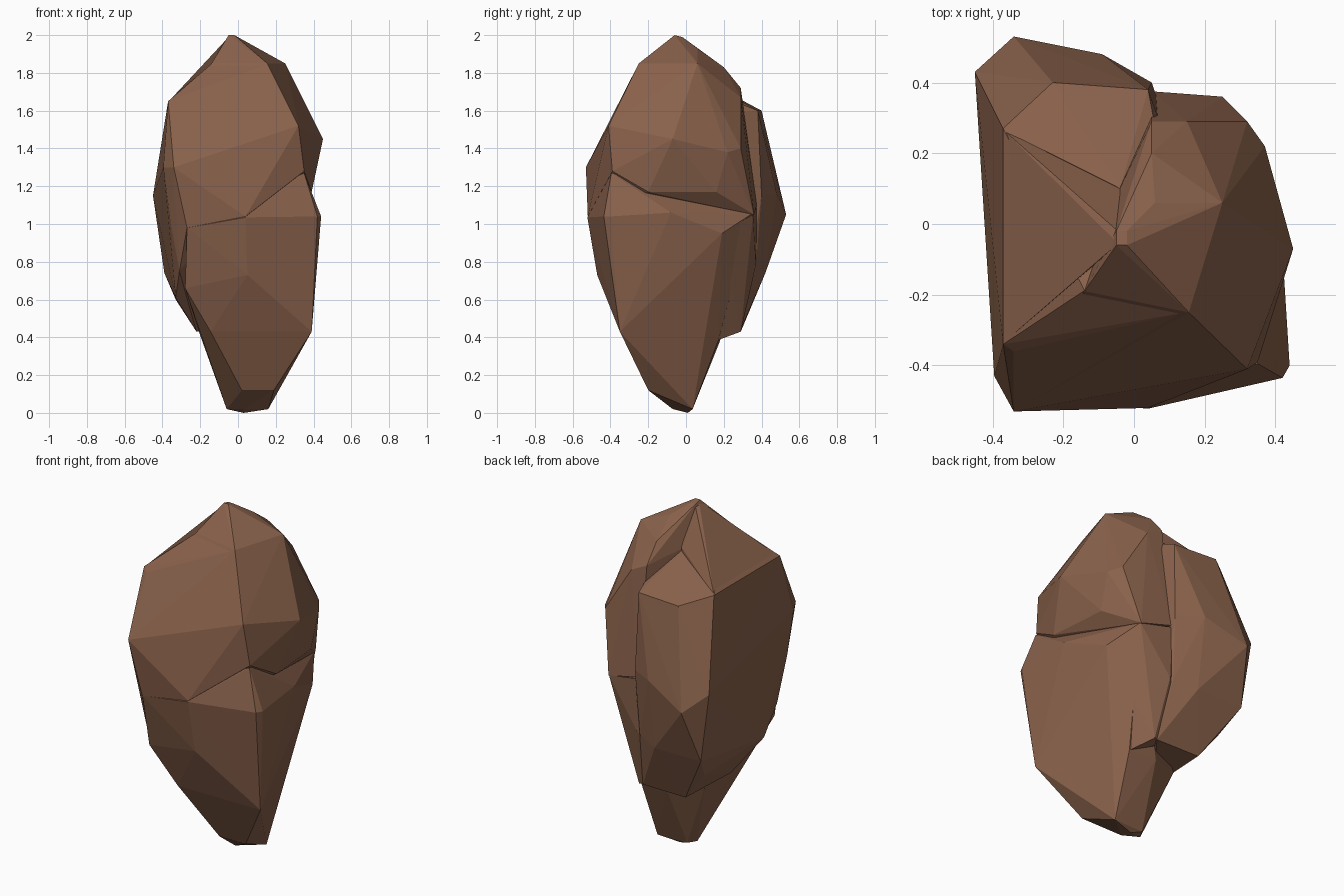
import bpy, bmesh

stone = bpy.data.materials.new("brown_stone")
stone.diffuse_color = (0.25, 0.12, 0.07, 1)


def hull(name, points):
    """Faceted chunk of stone: convex hull around a few corner points."""
    bm = bmesh.new()
    for p in points:
        bm.verts.new(p)
    bmesh.ops.convex_hull(bm, input=bm.verts[:])
    loose = [v for v in bm.verts if not v.link_faces]
    bmesh.ops.delete(bm, geom=loose, context='VERTS')
    bmesh.ops.recalc_face_normals(bm, faces=bm.faces[:])
    me = bpy.data.meshes.new(name)
    bm.to_mesh(me)
    bm.free()
    me.materials.append(stone)
    ob = bpy.data.objects.new(name, me)
    bpy.context.collection.objects.link(ob)
    return ob


# upper chunk: the peak and the bulging right side
upper = hull("boulder", [
    (-.05, -.06, 2), (-.02, -.06, 2), (-.05, -.02, 1.99), (-.02, -.02, 1.99),
    (.06, .06, 1.93), (.05, .2, 1.83), (.05, .29, 1.72), (-.04, .1, 1.77),
    (-.14, -.19, 1.85), (.155, -.25, 1.85), (.25, .06, 1.85),
    (.15, .29, 1.67), (.32, .29, 1.4), (.05, .375, 1.1),
    (.32, -.41, 1.52), (.45, -.07, 1.45), (.37, .22, 1.38),
    (.35, -.39, 1.28), (.39, -.2, 1.17), (.36, .16, 1.17), (-.34, -.53, 1.3),
    (.25, .36, 1.05), (.04, -.52, 1.04), (-.27, -.5, .98)])

# lower chunk: tapers down to the small foot
lower = hull("lower_chunk", [
    (.35, -.395, 1.27),
    (.42, -.435, 1.04), (.44, -.4, 1.04), (.42, -.08, 1.06), (.35, .19, .95),
    (.25, .35, 1.055), (.04, -.522, 1.035), (-.27, -.498, .98),
    (.05, -.47, .73), (-.28, -.42, .66), (.39, -.35, .43), (-.145, -.35, .43),
    (-.2, -.12, .41), (-.19, .1, .41), (0, .18, .38), (.175, .17, .38),
    (.02, -.2, .12), (.19, -.2, .12), (-.06, -.02, .02), (.03, -.07, .02),
    (-.03, .03, .02), (.16, .035, .02), (.03, .01, 0)])

# left and back slab: flat left wall, overhanging rear bulge
slab = hull("side_slab", [
    (-.14, -.188, 1.848), (.155, -.248, 1.848), (-.04, .1, 1.76),
    (.32, -.408, 1.52),
    (-.34, -.36, 1.63), (-.37, -.34, 1.65), (-.35, .04, 1.66), (-.37, .27, 1.65),
    (-.23, .4, 1.6), (.04, .38, 1.6), (-.34, -.53, 1.3), (-.395, -.43, 1.3),
    (-.45, .43, 1.15), (-.34, .53, 1.05), (-.09, .48, 1.16), (.05, .4, 1.15),
    (-.27, -.5, .98), (-.36, -.42, 1.03), (-.31, -.4, .75), (-.33, -.25, .61),
    (-.39, .42, .74), (-.09, .42, .74), (.04, .37, .77), (-.33, .3, .6),
    (-.22, -.1, .43), (-.2, .29, .43), (.08, .285, .43)])

# left shoulder: slope from the peak down to the left wall
shoulder = hull("left_shoulder", [
    (-.045, -.055, 1.995), (-.04, -.025, 1.985), (-.368, -.335, 1.648),
    (-.35, .04, 1.665), (-.368, .265, 1.648), (-.04, .1, 1.78),
    (0, 0, 1.4), (-.2, .2, 1.4), (-.2, -.2, 1.5)])

# rear wedge: fills the lower back between the slab and the right side
wedge = hull("rear_wedge", [
    (.345, .185, .95), (.25, .355, 1.05), (.05, .375, 1.09), (.06, .37, .78),
    (.1, .29, .43), (.17, .168, .385), (-.1, .25, .5), (-.1, .3, 1),
    (0, 0, .5), (0, 0, 1.03)])

# fuse the chunks into one solid boulder
bpy.context.view_layer.objects.active = upper
for part in (lower, slab, shoulder, wedge):
    mod = upper.modifiers.new("fuse", 'BOOLEAN')
    mod.operation, mod.solver, mod.object = 'UNION', 'EXACT', part
    bpy.ops.object.modifier_apply(modifier=mod.name)
    bpy.data.objects.remove(part)
